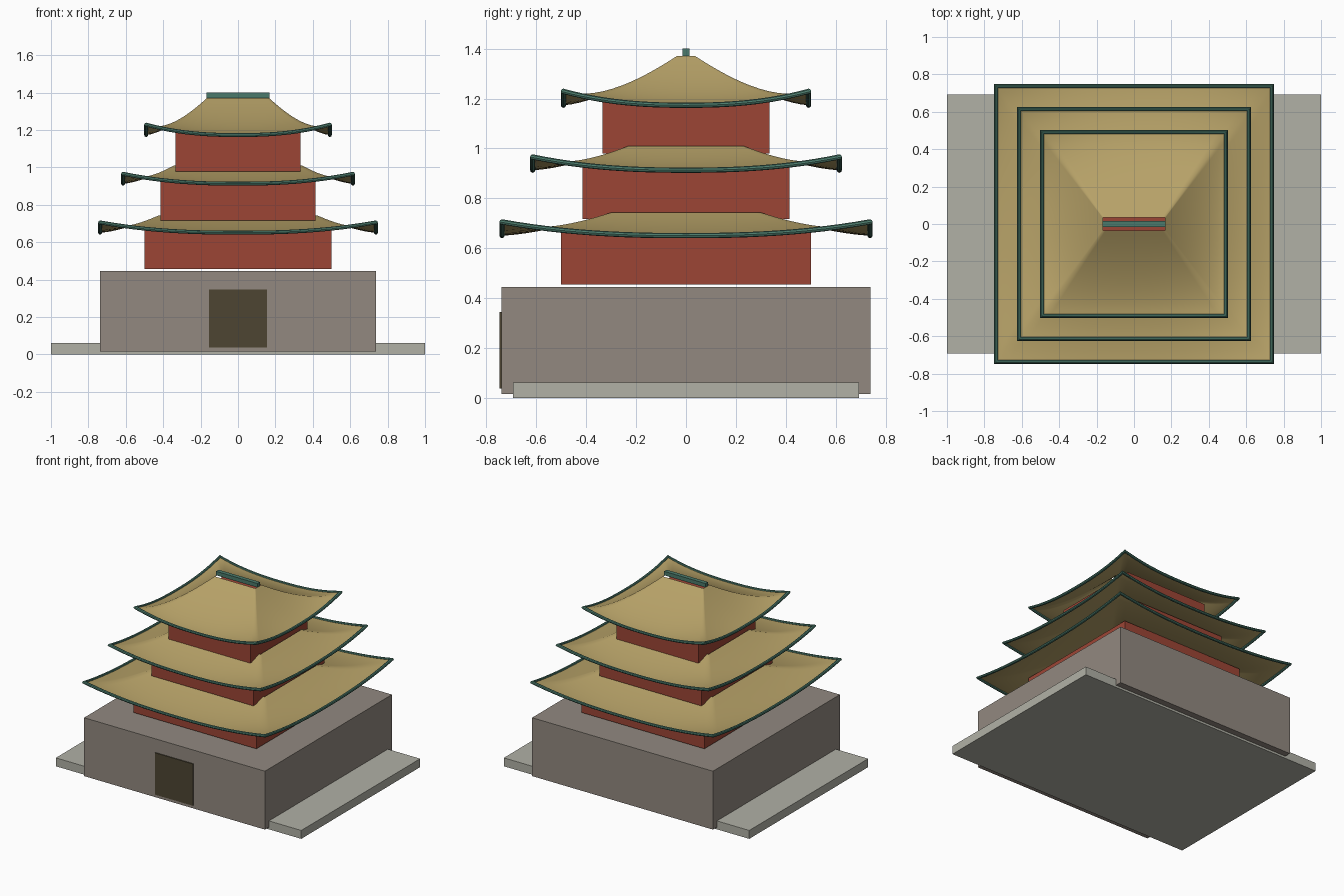
import bpy, bmesh, math

if "Cube" in bpy.data.objects:
    bpy.data.objects.remove(bpy.data.objects["Cube"])


def material(name, hex_colour):
    def linear(v):
        return v / 12.92 if v <= 0.04045 else ((v + 0.055) / 1.055) ** 2.4
    m = bpy.data.materials.new(name)
    rgb = [linear(int(hex_colour[i:i + 2], 16) / 255) for i in (0, 2, 4)]
    m.diffuse_color = (*rgb, 1)
    m.use_nodes = True
    m.node_tree.nodes["Principled BSDF"].inputs["Base Color"].default_value = m.diffuse_color
    return m


STONE = material("grey brown stone", "928980")
PAVING = material("pale paving", "B1B1A6")
DOOR = material("dark wood", "4D4532")
RED = material("red wall", "9C4535")
TILE = material("straw roof", "B7A268")
TRIM = material("green trim", "4B7A6B")

N = 24  # segments along each roof side


def finish(name, bm, mat, smooth=False):
    bmesh.ops.recalc_face_normals(bm, faces=bm.faces)
    for f in bm.faces:
        f.smooth = smooth
    mesh = bpy.data.meshes.new(name)
    bm.to_mesh(mesh)
    bm.free()
    mesh.materials.append(mat)
    obj = bpy.data.objects.new(name, mesh)
    bpy.context.collection.objects.link(obj)
    return obj


def box(name, hx, hy, z0, z1, mat, y=0):
    bm = bmesh.new()
    bmesh.ops.create_cube(bm, size=1)
    for v in bm.verts:
        v.co = (v.co.x * 2 * hx, y + v.co.y * 2 * hy,
                (z0 + z1) / 2 + v.co.z * (z1 - z0))
    return finish(name, bm, mat)


def rect_loop(bm, hx, hy, height):
    """Rectangular ring of vertices; height(s) depends on s = -1..1 along a side."""
    ring = []
    for side in range(4):
        for i in range(N):
            s = -1 + 2 * i / N
            x, y = ((s, -1), (1, s), (-s, 1), (-1, -s))[side]
            ring.append(bm.verts.new((x * hx, y * hy, height(s))))
    return ring


def bridge(bm, a, b):
    for i in range(len(a)):
        j = (i + 1) % len(a)
        bm.faces.new((a[i], a[j], b[j], b[i]))


def curved_roof(label, top_x, top_y, eave, z_top, z_eave, lift):
    def height(s, t):
        return (z_eave + (z_top - z_eave) * (1 - t) ** 1.5
                + lift * abs(s) ** 2.4 * t ** 3)

    # sweeping hipped roof sheet, open at the top
    bm = bmesh.new()
    steps = 14
    rings = []
    for k in range(steps + 1):
        t = k / steps
        rings.append(rect_loop(bm, top_x + (eave - top_x) * t,
                               top_y + (eave - top_y) * t,
                               lambda s: height(s, t)))
    for a, b in zip(rings, rings[1:]):
        bridge(bm, a, b)
    for f in bm.faces:
        f.normal_update()
    roof = finish(label + "_roof", bm, TILE, True)
    if roof.data.polygons[0].normal.z < 0:
        roof.data.flip_normals()

    # mitred round trim along the eaves
    bm = bmesh.new()
    r, sides = 0.0105, 8
    rings = []
    for k in range(sides):
        a = 2 * math.pi * k / sides
        h = eave + r * math.cos(a)
        rings.append(rect_loop(bm, h, h,
                               lambda s: height(s, 1) + r * math.sin(a)))
    for k in range(sides):
        bridge(bm, rings[k], rings[(k + 1) % sides])
    finish(label + "_eave_trim", bm, TRIM, False)


# stone base, side terraces and gate
box("terrace", 1.0, 0.692, 0, 0.062, PAVING)
box("stone_base", 0.737, 0.739, 0.016, 0.446, STONE)
box("gate", 0.155, 0.004, 0.038, 0.346, DOOR, y=-0.742)

# three storeys: wall half width, wall bottom, wall top, then roof sizes
STOREYS = (
    ("lower", 0.50, 0.456, 0.685, 0.425, 0.301, 0.737, 0.743, 0.651, 0.055),
    ("middle", 0.415, 0.717, 0.94, 0.345, 0.233, 0.614, 1.009, 0.913, 0.053),
    ("upper", 0.334, 0.979, 1.195, 0.166, 0.035, 0.491, 1.371, 1.173, 0.056),
)
for label, half, z0, z1, *roof_sizes in STOREYS:
    box(label + "_walls", half, half, z0, z1, RED)
    curved_roof(label, *roof_sizes)

# ridge beam
box("ridge_beam", 0.168, 0.015, 1.371, 1.4, TRIM)
